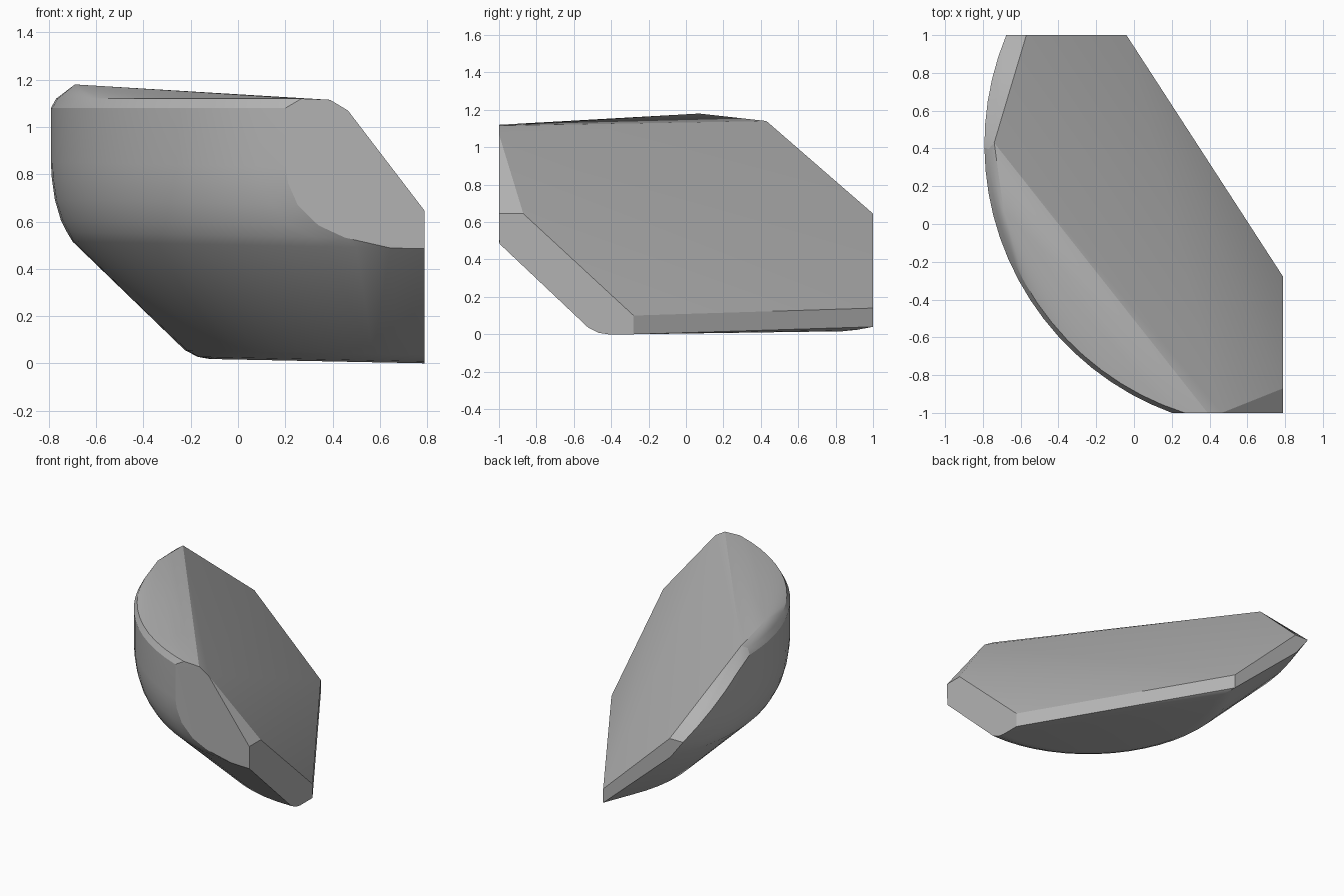
import bpy, bmesh, math

if "Cube" in bpy.data.objects:
    bpy.data.objects.remove(bpy.data.objects["Cube"])

CX, CY = 0.72, 0.42          # axis of the rounded outer wall
N = 20

# rounded wall profile: radius, height
PROFILE = [(0.84, 0.0), (0.89, 0.008), (0.945, 0.035), (1.42, 0.485), (1.445, 0.525),
           (1.47, 0.575), (1.495, 0.66), (1.508, 0.75), (1.512, 0.82)]


def arc(r):
    """Points of a ring between the back, front and right cut planes."""
    a0 = math.pi - math.asin(0.58 / r)
    if r > 1.4217:
        a1 = math.pi + math.asin(1.42 / r)
    else:
        a1 = 2 * math.pi - math.acos(0.07 / r)
    for i in range(N + 1):
        a = a0 + (a1 - a0) * i / N
        yield CX + r * math.cos(a), CY + r * math.sin(a)


def wall_top(y):
    return 1.08 if y < 0.41 else 1.10 - 0.455 * (y - 0.41) / 0.59


pts = []
# lower rings, slightly tilted
for r, z in PROFILE:
    for x, y in arc(r):
        if 1.28 * (x - 0.79) + 0.83 * (y + 0.28) <= 0.001:
            zz = z + 0.02 * (0.79 - x)
            pts.append((x, y, min(zz, wall_top(y))))
# top of the wall and its rounded rim
for x, y in arc(1.512):
    pts.append((x, y, wall_top(y)))
for x, y in arc(1.49):
    if y < 0.41:
        pts.append((x, y, 1.12))
# corners of the flat cuts
pts += [(0.465, -1, 1.07), (0.39, -1, 1.115), (0.79, -1, 0.645), (0.79, -0.87, 0.645),
        (0.79, -0.28, 0.10), (0.79, -0.28, 0.0), (-0.04, 1, 0.14), (-0.04, 1, 0.04),
        (-0.57, 1, 0.645), (-0.74, 0.43, 1.14), (-0.69, 0.07, 1.18)]

# solid shard
bm = bmesh.new()
for p in pts:
    bm.verts.new(p)
bmesh.ops.remove_doubles(bm, verts=bm.verts, dist=0.002)
res = bmesh.ops.convex_hull(bm, input=bm.verts)
junk = {g for g in res["geom_interior"] + res["geom_unused"] if isinstance(g, bmesh.types.BMVert)}
bmesh.ops.delete(bm, geom=list(junk), context='VERTS')
bmesh.ops.dissolve_limit(bm, angle_limit=0.008, verts=bm.verts, edges=bm.edges)
bmesh.ops.recalc_face_normals(bm, faces=bm.faces)
mesh = bpy.data.meshes.new("rock_shard")
bm.to_mesh(mesh)
bm.free()
obj = bpy.data.objects.new("rock_shard", mesh)
bpy.context.collection.objects.link(obj)

mat = bpy.data.materials.new("stone_grey")
mat.diffuse_color = (0.45, 0.45, 0.45, 1)
mat.use_nodes = True
mat.node_tree.nodes["Principled BSDF"].inputs["Base Color"].default_value = mat.diffuse_color
mesh.materials.append(mat)

bpy.context.view_layer.objects.active = obj
obj.select_set(True)
bpy.ops.object.shade_smooth_by_angle(angle=math.radians(20))
